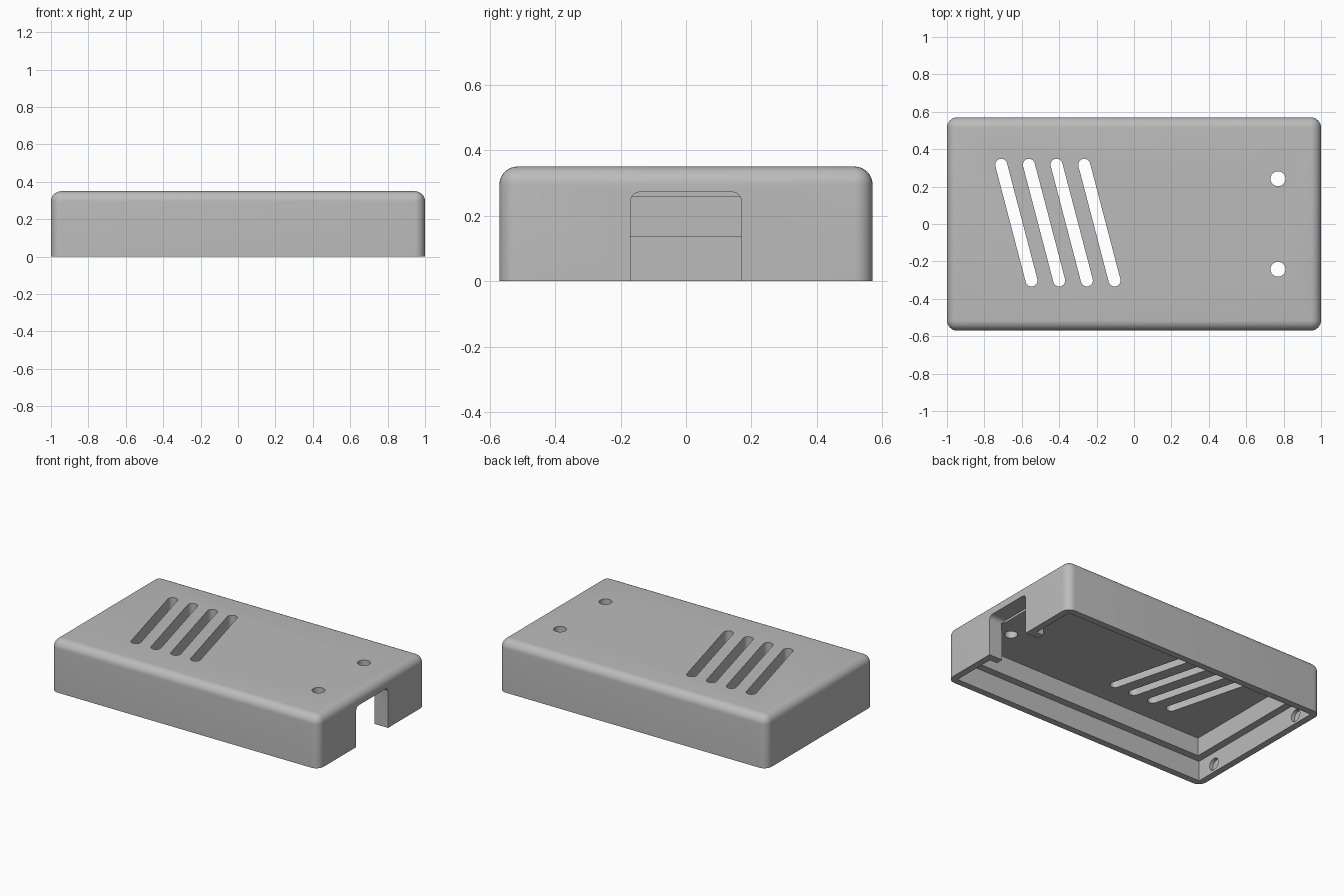
import bpy
import bmesh
import math
from mathutils import Vector

if "Cube" in bpy.data.objects:
    bpy.data.objects.remove(bpy.data.objects["Cube"], do_unlink=True)

L, W, H = 1.0, 0.57, 0.35      # half length, half width, height
LEDGE, CEILING = 0.135, 0.257  # interior levels

grey = bpy.data.materials.new("light grey plastic")
grey.use_nodes = True
grey.diffuse_color = (0.5, 0.5, 0.5, 1)
grey.node_tree.nodes["Principled BSDF"].inputs["Base Color"].default_value = (0.5, 0.5, 0.5, 1)


def finish(name, bm):
    mesh = bpy.data.meshes.new(name)
    bmesh.ops.recalc_face_normals(bm, faces=bm.faces)
    bm.to_mesh(mesh)
    bm.free()
    mesh.materials.append(grey)
    ob = bpy.data.objects.new(name, mesh)
    bpy.context.collection.objects.link(ob)
    return ob


def box(name, lo, hi, radius=0, rounded=None):
    """Box between two corners; edges picked by the rule are rounded."""
    bm = bmesh.new()
    bmesh.ops.create_cube(bm, size=1)
    lo, hi = Vector(lo), Vector(hi)
    for v in bm.verts:
        v.co = Vector(lo[i] + (v.co[i] + 0.5) * (hi[i] - lo[i]) for i in range(3))
    if rounded:
        edges = [e for e in bm.edges if rounded(e)]
        bmesh.ops.bevel(bm, geom=edges, offset=radius, segments=8,
                        profile=0.5, affect='EDGES')
    return finish(name, bm)


def rod(name, centre, radius, depth, turn=0):
    """Cylinder along z, or along x when turned about y."""
    bm = bmesh.new()
    bmesh.ops.create_cone(bm, cap_ends=True, segments=32, radius1=radius,
                          radius2=radius, depth=depth)
    ob = finish(name, bm)
    ob.rotation_euler.y = turn
    ob.location = centre
    return ob


def slot(name, a, b, radius, z0, z1):
    """Upright prism with a stadium outline from a to b."""
    bm = bmesh.new()
    a, b = Vector(a), Vector(b)
    heading = math.atan2(b.y - a.y, b.x - a.x)
    ring = []
    for centre, start in ((b, heading - math.pi / 2), (a, heading + math.pi / 2)):
        for i in range(13):
            t = start + math.pi * i / 12
            ring.append(bm.verts.new((centre.x + radius * math.cos(t),
                                      centre.y + radius * math.sin(t), z0)))
    face = bm.faces.new(ring)
    top = bmesh.ops.extrude_face_region(bm, geom=[face])["geom"]
    verts = [g for g in top if isinstance(g, bmesh.types.BMVert)]
    bmesh.ops.translate(bm, vec=(0, 0, z1 - z0), verts=verts)
    return finish(name, bm)


def combine(target, other, operation):
    mod = target.modifiers.new(operation.lower(), 'BOOLEAN')
    mod.operation = operation
    mod.solver = 'EXACT'
    mod.object = other
    bpy.context.view_layer.update()
    bpy.ops.object.select_all(action='DESELECT')
    bpy.context.view_layer.objects.active = target
    target.select_set(True)
    bpy.ops.object.modifier_apply(modifier=mod.name)
    bpy.data.objects.remove(other, do_unlink=True)


# Rounded outer shell, square along the bottom rim
case = box("enclosure_cover", (-L, -W, 0), (L, W, H), 0.055,
           lambda e: max(v.co.z for v in e.verts) > H - 0.01)


# Hollow with a stepped ledge
def hollow(wall, top):
    cutter = box("cavity", (wall - L, wall - W, -0.1), (L - wall, W - wall, top))
    combine(case, cutter, 'DIFFERENCE')


hollow(0.045, LEDGE)
hollow(0.095, CEILING)

# Thickened frame around the end opening, then the opening itself
combine(case, box("opening_frame", (0.9, -0.22, 0), (0.97, 0.22, 0.2)), 'UNION')
opening = box("opening", (0.89, -0.17, -0.1), (1.1, 0.17, 0.272), 0.03,
              lambda e: all(v.co.z > 0.2 for v in e.verts)
              and abs(e.verts[0].co.x - e.verts[1].co.x) > 0.1)
combine(case, opening, 'DIFFERENCE')

# Slanted vents
for i in range(4):
    x = -0.71 + 0.148 * i
    combine(case, slot("vent", (x, 0.317), (x + 0.162, -0.302), 0.032, 0.2, 0.4), 'DIFFERENCE')

# Round through holes and blind sockets in the far end wall
for side in (-1, 1):
    combine(case, rod("hole", (0.77, 0.242 * side, 0.3), 0.04, 0.2), 'DIFFERENCE')
    combine(case, rod("socket", (-0.955, 0.385 * side, 0.055), 0.04, 0.05, math.pi / 2), 'DIFFERENCE')

bpy.ops.object.select_all(action='DESELECT')
bpy.context.view_layer.objects.active = case
case.select_set(True)
bpy.ops.object.shade_smooth_by_angle(angle=math.radians(30))
